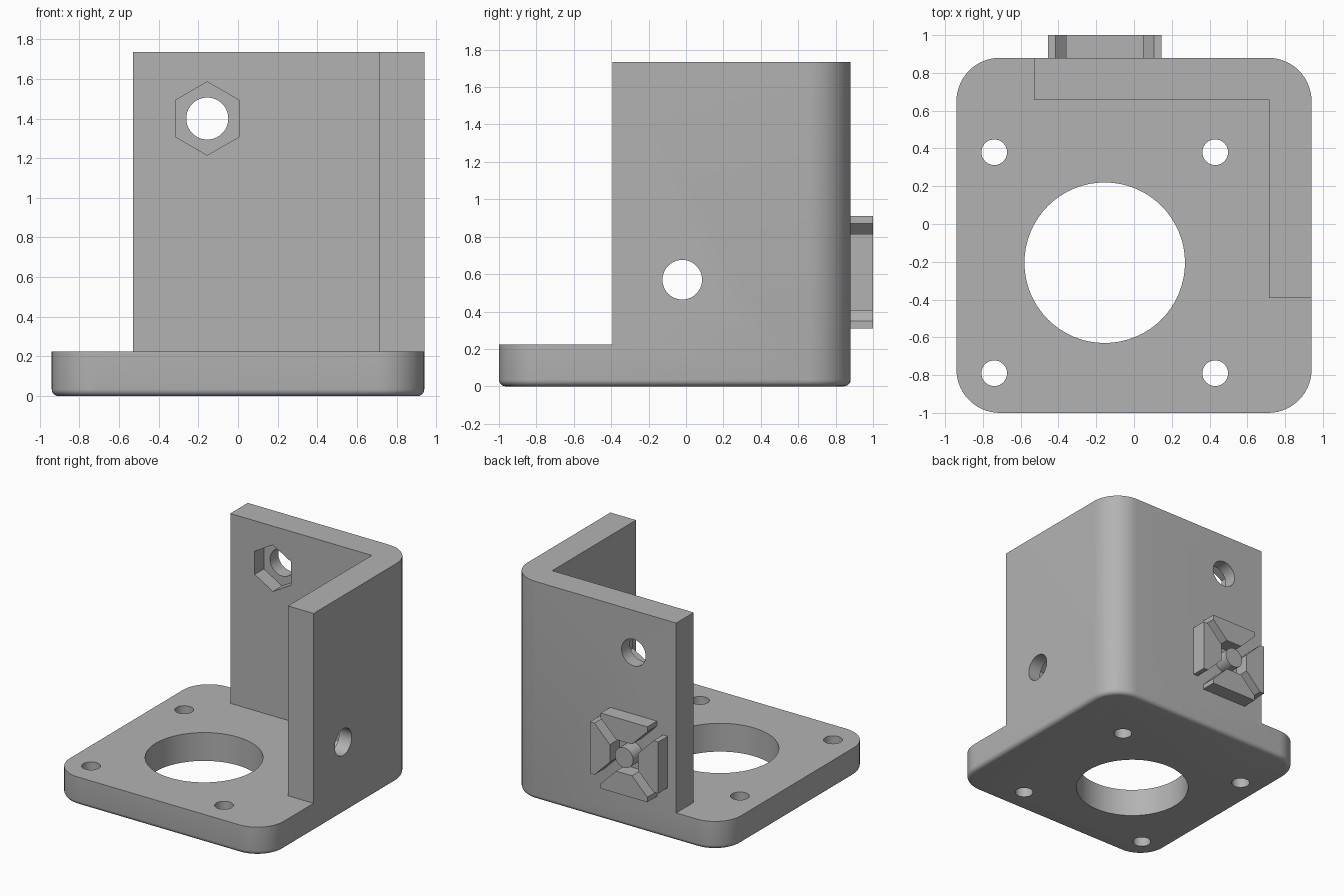
import bpy, bmesh, math
from mathutils import Matrix

if "Cube" in bpy.data.objects:
    bpy.data.objects.remove(bpy.data.objects["Cube"])

grey = bpy.data.materials.new("light grey")
grey.diffuse_color = (0.45, 0.45, 0.45, 1)
grey.use_nodes = True
grey.node_tree.nodes["Principled BSDF"].inputs["Base Color"].default_value = grey.diffuse_color


def finish(name, bm):
    bmesh.ops.recalc_face_normals(bm, faces=bm.faces)
    mesh = bpy.data.meshes.new(name)
    bm.to_mesh(mesh)
    bm.free()
    mesh.materials.append(grey)
    obj = bpy.data.objects.new(name, mesh)
    bpy.context.collection.objects.link(obj)
    return obj


def loft(name, rings):
    """Solid through a stack of equal-length point rings."""
    bm = bmesh.new()
    rows = [[bm.verts.new(p) for p in ring] for ring in rings]
    for a, b in zip(rows, rows[1:]):
        for i in range(len(a)):
            j = (i + 1) % len(a)
            bm.faces.new((a[i], a[j], b[j], b[i]))
    bm.faces.new(rows[0][::-1])
    bm.faces.new(rows[-1])
    return finish(name, bm)


def prism(name, center, axis, r, length, sides):
    """Prism starting at center and running along +axis."""
    rot = {'x': Matrix.Rotation(math.pi / 2, 4, 'Y'),
           'y': Matrix.Rotation(-math.pi / 2, 4, 'X'),
           'z': Matrix.Identity(4)}[axis]
    # put a corner of the polygon at the top (z) for horizontal axes
    spin = Matrix.Rotation(math.pi / 2 if axis == 'y' else 0, 4, 'Z')
    ring = [(r * math.cos(2 * math.pi * i / sides),
             r * math.sin(2 * math.pi * i / sides)) for i in range(sides)]
    m = Matrix.Translation(center) @ rot @ spin
    obj = loft(name, [[(x, y, z) for x, y in ring] for z in (0, length)])
    obj.data.transform(m)
    return obj


def cut(target, cutter):
    bpy.context.view_layer.objects.active = target
    mod = target.modifiers.new("cut", 'BOOLEAN')
    mod.operation = 'DIFFERENCE'
    mod.solver = 'EXACT'
    mod.object = cutter
    bpy.ops.object.modifier_apply(modifier=mod.name)
    bpy.data.objects.remove(cutter)


def smooth(obj):
    bpy.ops.object.select_all(action='DESELECT')
    obj.select_set(True)
    bpy.context.view_layer.objects.active = obj
    bpy.ops.object.shade_smooth_by_angle(angle=math.radians(30))


def rounded_ring(inset, z, half=0.94, r=0.23, cy=-0.06, n=14):
    pts = []
    for k, (sx, sy) in enumerate([(1, 1), (-1, 1), (-1, -1), (1, -1)]):
        for i in range(n + 1):
            a = math.pi / 2 * (k + i / n)
            pts.append((sx * (half - r) + (r - inset) * math.cos(a),
                        cy + sy * (half - r) + (r - inset) * math.sin(a), z))
    return pts


# Bracket: rounded block with a filleted bottom edge
F = 0.035
rings = [rounded_ring(F * (1 - math.sin(t)), F * (1 - math.cos(t)))
         for t in [math.pi / 2 * i / 5 for i in range(6)]]
rings.append(rounded_ring(0, 1.735))
bracket = loft("bracket", rings)

# Clear everything above the base plate except the L-shaped wall
keep_out = [(-2, -2), (2, -2), (2, -0.393), (0.715, -0.393),
            (0.715, 0.66), (-0.53, 0.66), (-0.53, 2), (-2, 2)]
cut(bracket, loft("clearance", [[(x, y, z) for x, y in keep_out] for z in (0.225, 3)]))

# Base plate: large bore and four screw holes
CX = -0.155
cut(bracket, prism("bore", (CX, -0.205, -1), 'z', 0.425, 1.5, 64))
for x in (CX - 0.585, CX + 0.585):
    for y in (-0.79, 0.38):
        cut(bracket, prism("screw_hole", (x, y, -1), 'z', 0.068, 1.5, 32))

# Walls: through holes with hexagonal nut pockets on the inner faces
cut(bracket, prism("back_hole", (CX, 0.4, 1.4), 'y', 0.106, 1, 40))
cut(bracket, prism("back_nut", (CX, 0.4, 1.4), 'y', 0.185, 0.375, 6))
cut(bracket, prism("side_hole", (0.4, -0.02, 0.57), 'x', 0.106, 1, 40))
cut(bracket, prism("side_nut", (0.4, -0.02, 0.57), 'x', 0.185, 0.43, 6))
smooth(bracket)

# Rear guide: four wedge-shaped lugs around a round pin
lug = [(-0.205, 0.30), (0.205, 0.30), (0.205, 0.26), (0.07, 0.125),
       (-0.07, 0.125), (-0.205, 0.26)]
for k, side in enumerate(("top", "left", "bottom", "right")):
    c, s = round(math.cos(k * math.pi / 2)), round(math.sin(k * math.pi / 2))
    loft("guide_lug_" + side,
         [[(CX + c * u - s * v, y, 0.61 + s * u + c * v) for u, v in lug]
          for y in (0.875, 1.0)])
smooth(prism("guide_pin", (CX, 0.87, 0.61), 'y', 0.08, 0.13, 32))
